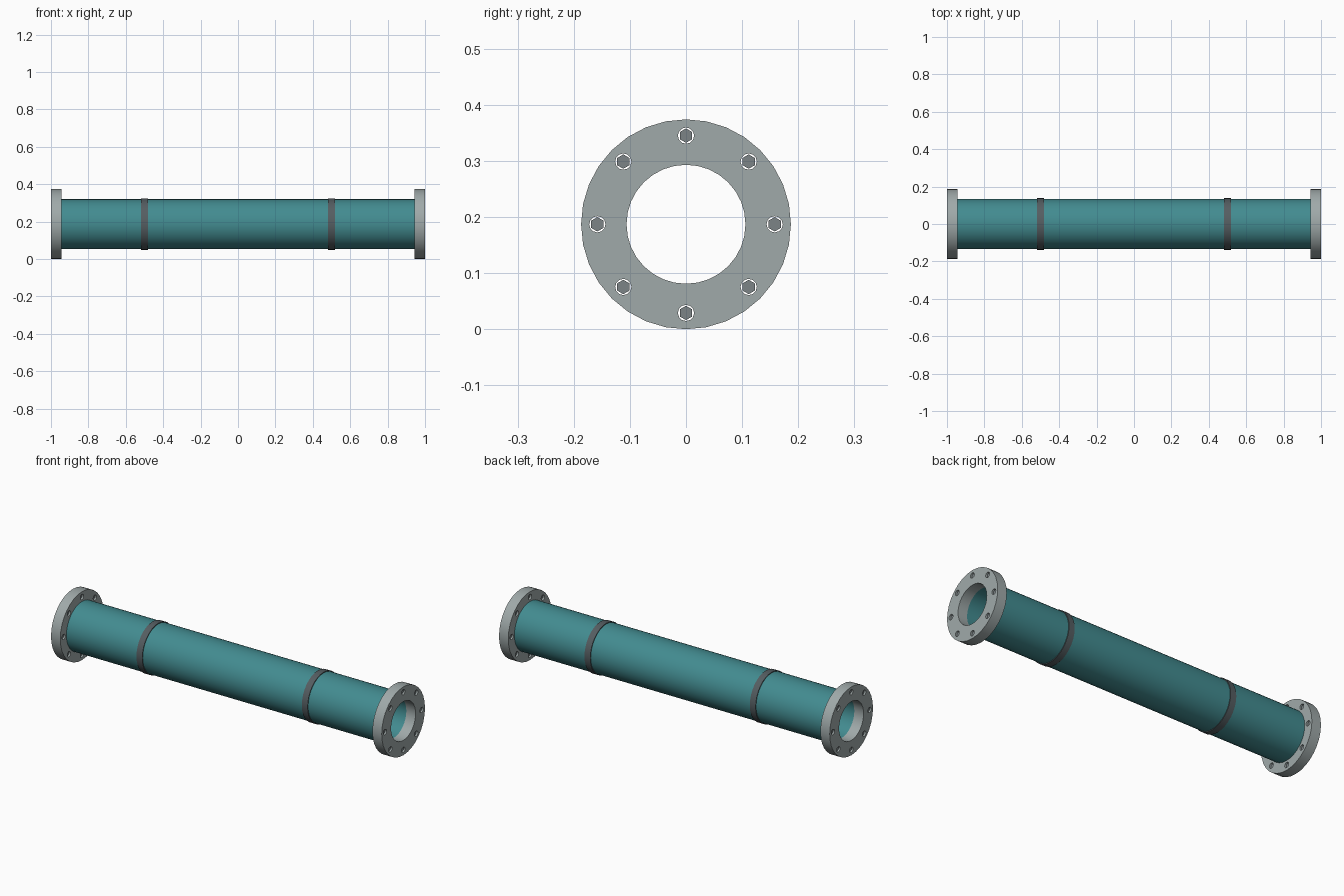
import bpy, bmesh
from math import cos, sin, pi
from mathutils import Matrix

if "Cube" in bpy.data.objects:
    bpy.data.objects.remove(bpy.data.objects["Cube"])

AXIS_Z = 0.187      # height of the pipe axis
BORE = 0.106
FLANGE_T = 0.056
BOLT_CIRCLE = 0.158


def material(name, rgb):
    m = bpy.data.materials.new(name)
    m.diffuse_color = (*rgb, 1)
    m.use_nodes = True
    m.node_tree.nodes["Principled BSDF"].inputs["Base Color"].default_value = m.diffuse_color
    return m


def finish(bm, name, mat=None, smooth=True):
    bmesh.ops.recalc_face_normals(bm, faces=bm.faces)
    me = bpy.data.meshes.new(name)
    bm.to_mesh(me)
    bm.free()
    ob = bpy.data.objects.new(name, me)
    bpy.context.collection.objects.link(ob)
    if mat:
        me.materials.append(mat)
    if smooth:
        bpy.ops.object.select_all(action='DESELECT')
        ob.select_set(True)
        bpy.context.view_layer.objects.active = ob
        bpy.ops.object.shade_smooth_by_angle()
    return ob


def tube(name, x0, x1, r_in, r_out, mat, n=32):
    """Hollow ring along x: a rectangular section carried round the axis."""
    bm = bmesh.new()
    section = [(x0, r_in), (x0, r_out), (x1, r_out), (x1, r_in)]
    rings = [[bm.verts.new((x, r * cos(2 * pi * i / n), AXIS_Z + r * sin(2 * pi * i / n)))
              for x, r in section] for i in range(n)]
    for i in range(n):
        a, b = rings[i], rings[(i + 1) % n]
        for k in range(4):
            j = (k + 1) % 4
            bm.faces.new((a[k], a[j], b[j], b[k]))
    return finish(bm, name, mat)


def rods(name, x, length, radius, sides, mat=None, smooth=False):
    """Eight prisms on the bolt circle, pointing along x."""
    bm = bmesh.new()
    for i in range(8):
        a = i * pi / 4
        m = (Matrix.Translation((x, BOLT_CIRCLE * cos(a), AXIS_Z + BOLT_CIRCLE * sin(a)))
             @ Matrix.Rotation(pi / 2, 4, 'Y') @ Matrix.Rotation(pi / 2, 4, 'Z'))
        bmesh.ops.create_cone(bm, cap_ends=True, segments=sides, radius1=radius,
                              radius2=radius, depth=length, matrix=m)
    return finish(bm, name, mat, smooth)


teal = material("teal_paint", (0.055, 0.26, 0.28))
steel = material("flange_steel", (0.35, 0.40, 0.40))
dark = material("dark_steel", (0.20, 0.23, 0.24))
band = material("band_grey", (0.09, 0.11, 0.12))

# Main pipe between the flanges
tube("pipe", -1 + FLANGE_T, 1 - FLANGE_T, BORE, 0.134, teal)

for side, s in (("left", -1), ("right", 1)):
    # Raised band
    tube(f"{side}_band", s * 0.5 - 0.0175, s * 0.5 + 0.0175, 0.130, 0.138, band)
    # End flange with eight drilled holes
    mid = s * (1 - FLANGE_T / 2)
    flange = tube(f"{side}_flange", mid - FLANGE_T / 2, mid + FLANGE_T / 2, BORE, 0.187, steel)
    cutter = rods(f"{side}_hole_cutter", mid, 0.1, 0.0145, 12)
    cutter.hide_render = True
    cutter.hide_viewport = True
    mod = flange.modifiers.new("bolt_holes", 'BOOLEAN')
    mod.operation = 'DIFFERENCE'
    mod.solver = 'EXACT'
    mod.object = cutter
    # Hexagonal bolts set inside the holes
    rods(f"{side}_bolts", mid, 0.04, 0.0128, 6, dark)
